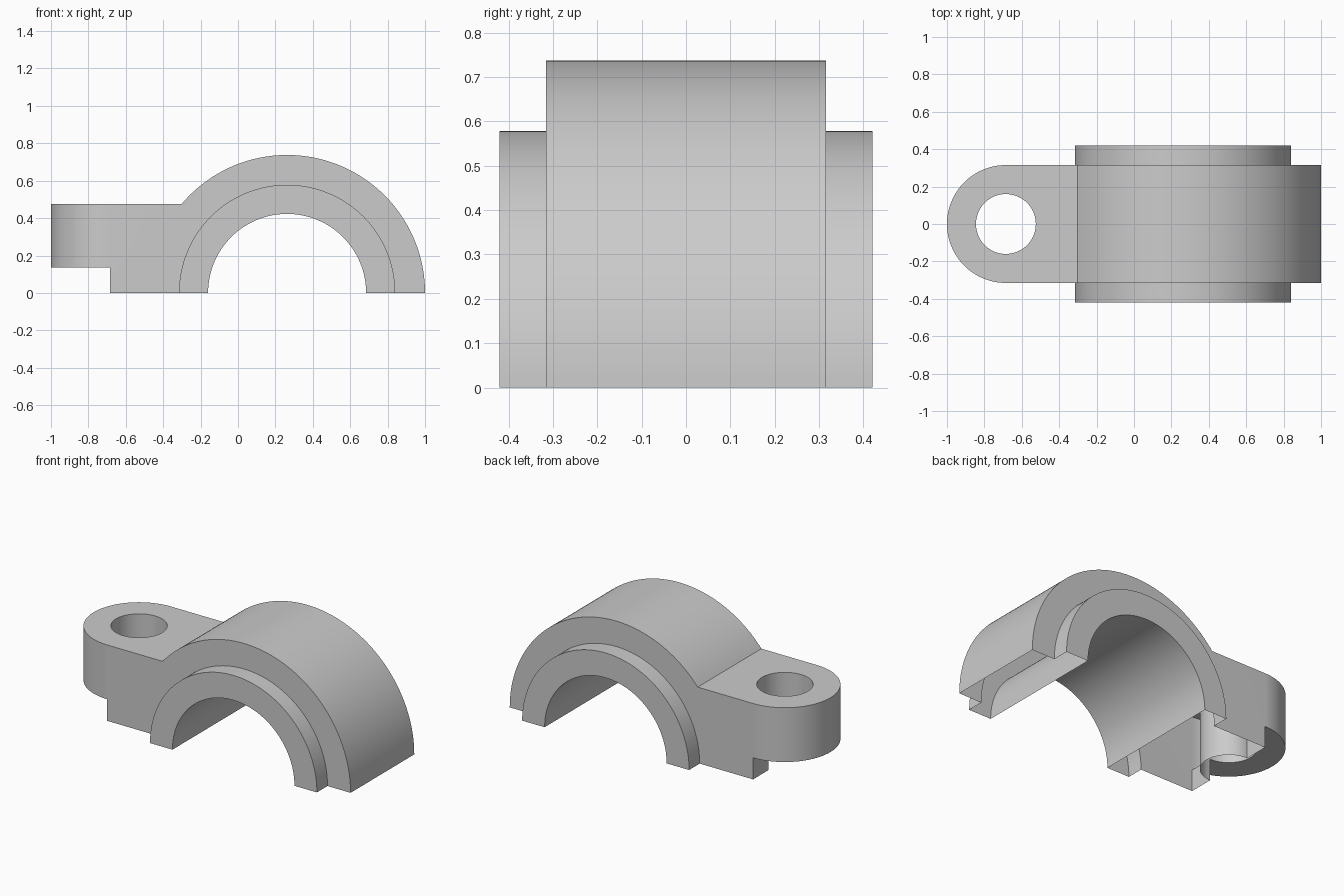
import bpy, bmesh
from math import sin, cos, pi, asin, radians

if "Cube" in bpy.data.objects:
    bpy.data.objects.remove(bpy.data.objects["Cube"])

CX = 0.2625                               # bore axis
R_OUT, R_COLLAR, R_BORE = 0.7375, 0.578, 0.4225
HALF_W, HALF_COLLAR = 0.315, 0.42
LUG_X, LUG_TOP, LUG_BOTTOM = -0.685, 0.475, 0.135


def arc(cx, cy, r, a0, a1, n):
    return [(cx + r * cos(a0 + (a1 - a0) * i / n),
             cy + r * sin(a0 + (a1 - a0) * i / n)) for i in range(n + 1)]


def circle(cx, cy, r, n=128):
    return arc(cx, cy, r, 0, 2 * pi, n)[:-1]


def prism(name, points, axis, lo, hi):
    """Extrude a closed profile along 'y' (points are x,z) or 'z' (points are x,y)."""
    bm = bmesh.new()
    put = (lambda p, h: (p[0], h, p[1])) if axis == 'y' else (lambda p, h: (p[0], p[1], h))
    bottom = [bm.verts.new(put(p, lo)) for p in points]
    top = [bm.verts.new(put(p, hi)) for p in points]
    bm.faces.new(bottom)
    bm.faces.new(top)
    n = len(points)
    for i in range(n):
        j = (i + 1) % n
        bm.faces.new((bottom[i], bottom[j], top[j], top[i]))
    bmesh.ops.recalc_face_normals(bm, faces=bm.faces)
    mesh = bpy.data.meshes.new(name)
    bm.to_mesh(mesh)
    bm.free()
    ob = bpy.data.objects.new(name, mesh)
    bpy.context.collection.objects.link(ob)
    return ob


def combine(target, tool, operation):
    mod = target.modifiers.new(tool.name, 'BOOLEAN')
    mod.operation, mod.solver, mod.object = operation, 'EXACT', tool
    bpy.context.view_layer.objects.active = target
    bpy.ops.object.modifier_apply(modifier=mod.name)
    bpy.data.objects.remove(tool)


# Front profile: stepped lug running into the arch (extended below the base)
side = [(-1.2, LUG_BOTTOM), (LUG_X, LUG_BOTTOM), (LUG_X, -0.2), (CX + R_OUT, -0.2)]
side += arc(CX, 0, R_OUT, 0, pi - asin(LUG_TOP / R_OUT), 80)
side += [(-1.2, LUG_TOP)]
cap = prism("bearing_cap", side, 'y', -0.6, 0.6)

# Plan outline rounds the lug end and sets the body width
plan = [(1.2, HALF_W)] + arc(LUG_X, 0, HALF_W, pi / 2, 3 * pi / 2, 64) + [(1.2, -HALF_W)]
combine(cap, prism("plan_outline", plan, 'z', -0.5, 1), 'INTERSECT')

# Collar standing proud on both faces, then bore, bolt hole and flat base
combine(cap, prism("collar", circle(CX, 0, R_COLLAR), 'y', -HALF_COLLAR, HALF_COLLAR), 'UNION')
combine(cap, prism("bore", circle(CX, 0, R_BORE), 'y', -0.8, 0.8), 'DIFFERENCE')
combine(cap, prism("bolt_hole", circle(LUG_X, 0, 0.16, 64), 'z', -0.7, 1), 'DIFFERENCE')
base = [(-2, -1), (2, -1), (2, 0), (-2, 0)]
combine(cap, prism("base_cut", base, 'y', -1, 1), 'DIFFERENCE')

# Smooth curved walls, crisp edges
bpy.ops.object.select_all(action='DESELECT')
cap.select_set(True)
bpy.context.view_layer.objects.active = cap
bpy.ops.object.shade_smooth_by_angle(angle=radians(30))
